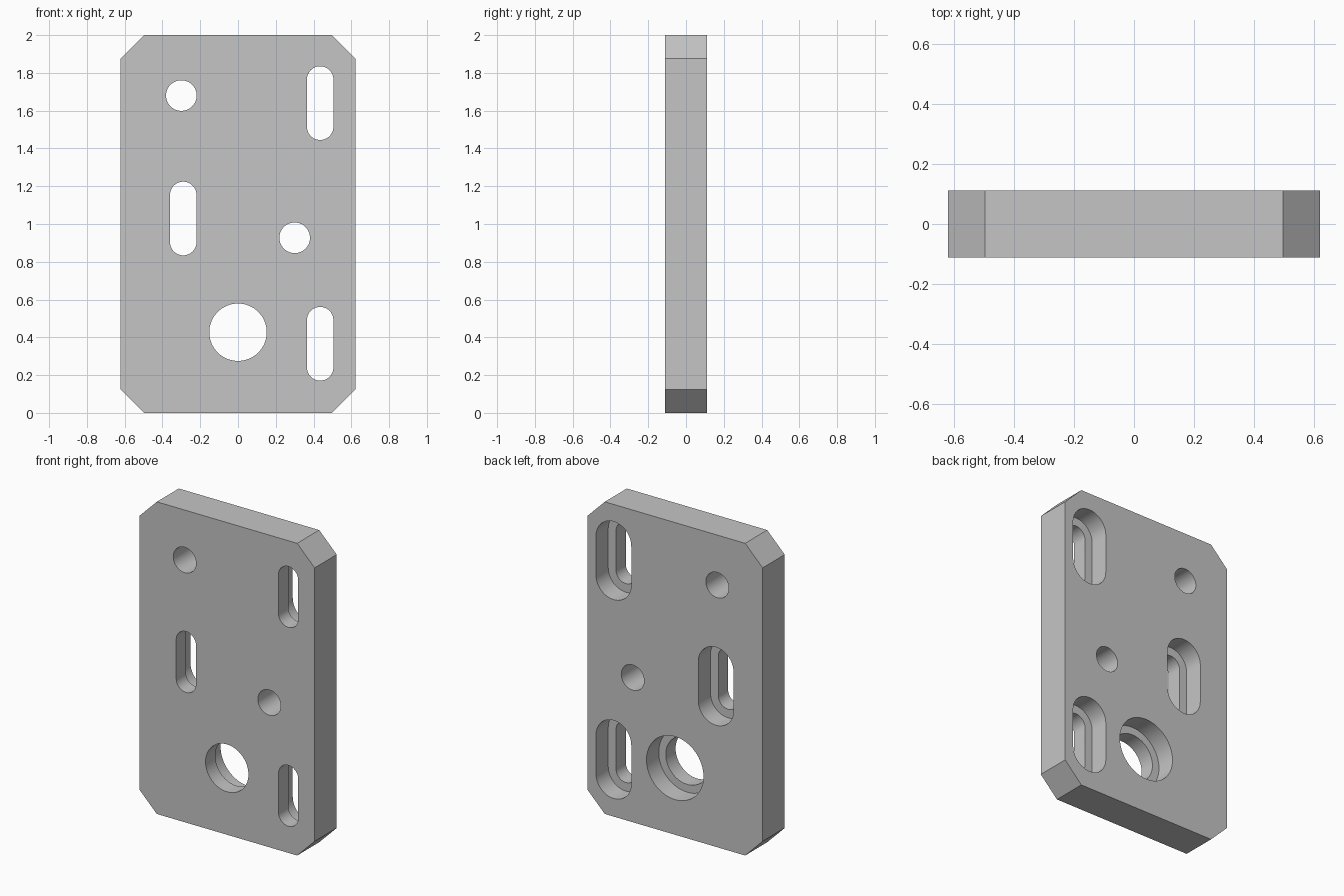
import bpy
import bmesh
from math import cos, sin, pi

WIDTH, DEPTH, HEIGHT, CHAMFER = 1.243, 0.223, 2.0, 0.124
POCKET_DEPTH = 0.124
ARC_STEPS = 32

cube = bpy.data.objects.get("Cube")
if cube:
    bpy.data.objects.remove(cube, do_unlink=True)


def prism(name, outline, y0, y1):
    """Extrude an x-z outline from y0 to y1."""
    bm = bmesh.new()
    face = bm.faces.new([bm.verts.new((x, y0, z)) for x, z in outline])
    result = bmesh.ops.extrude_face_region(bm, geom=[face])
    for item in result["geom"]:
        if isinstance(item, bmesh.types.BMVert):
            item.co.y = y1
    bmesh.ops.recalc_face_normals(bm, faces=bm.faces)
    mesh = bpy.data.meshes.new(name)
    bm.to_mesh(mesh)
    bm.free()
    obj = bpy.data.objects.new(name, mesh)
    bpy.context.collection.objects.link(obj)
    return obj


def slot(cx, cz, radius, straight):
    """Outline of an upright slot; a circle when straight is zero."""
    points = []
    for start, offset in ((0, straight / 2), (pi, -straight / 2)):
        for i in range(ARC_STEPS + (1 if straight else 0)):
            a = start + pi * i / ARC_STEPS
            points.append((cx + radius * cos(a), cz + offset + radius * sin(a)))
    return points


def cut(target, outline, y0, y1):
    """Remove a prism from the target."""
    cutter = prism("hole_cutter", outline, y0, y1)
    cutter.hide_render = True
    mod = target.modifiers.new("hole", "BOOLEAN")
    mod.operation = "DIFFERENCE"
    mod.solver = "EXACT"
    mod.object = cutter
    bpy.ops.object.modifier_apply(modifier=mod.name)
    bpy.data.objects.remove(cutter, do_unlink=True)


# Plate with chamfered corners
w = WIDTH / 2
corners = [(-w + CHAMFER, 0), (w - CHAMFER, 0), (w, CHAMFER), (w, HEIGHT - CHAMFER),
           (w - CHAMFER, HEIGHT), (-w + CHAMFER, HEIGHT), (-w, HEIGHT - CHAMFER), (-w, CHAMFER)]
plate = prism("mounting_plate", corners, -DEPTH / 2, DEPTH / 2)
bpy.ops.object.select_all(action="DESELECT")
plate.select_set(True)
bpy.context.view_layer.objects.active = plate

# Openings: centre x, centre z, radius, straight length, rear pocket radius
openings = [
    (-0.30, 1.68, 0.081, 0, 0),
    (0.30, 0.927, 0.081, 0, 0),
    (0, 0.427, 0.152, 0, 0.202),
    (0.435, 1.64, 0.07, 0.25, 0.125),
    (0.435, 0.366, 0.07, 0.25, 0.125),
    (-0.29, 1.029, 0.07, 0.25, 0.125),
]
for cx, cz, radius, straight, pocket in openings:
    cut(plate, slot(cx, cz, radius, straight), -DEPTH, DEPTH)
    if pocket:
        cut(plate, slot(cx, cz, pocket, straight), DEPTH / 2 - POCKET_DEPTH, DEPTH)

# Plain grey finish
grey = bpy.data.materials.new("light_grey")
grey.use_nodes = True
color = (0.56, 0.56, 0.56, 1)
grey.diffuse_color = color
grey.node_tree.nodes["Principled BSDF"].inputs["Base Color"].default_value = color
plate.data.materials.clear()
plate.data.materials.append(grey)

bpy.ops.object.shade_smooth_by_angle()
